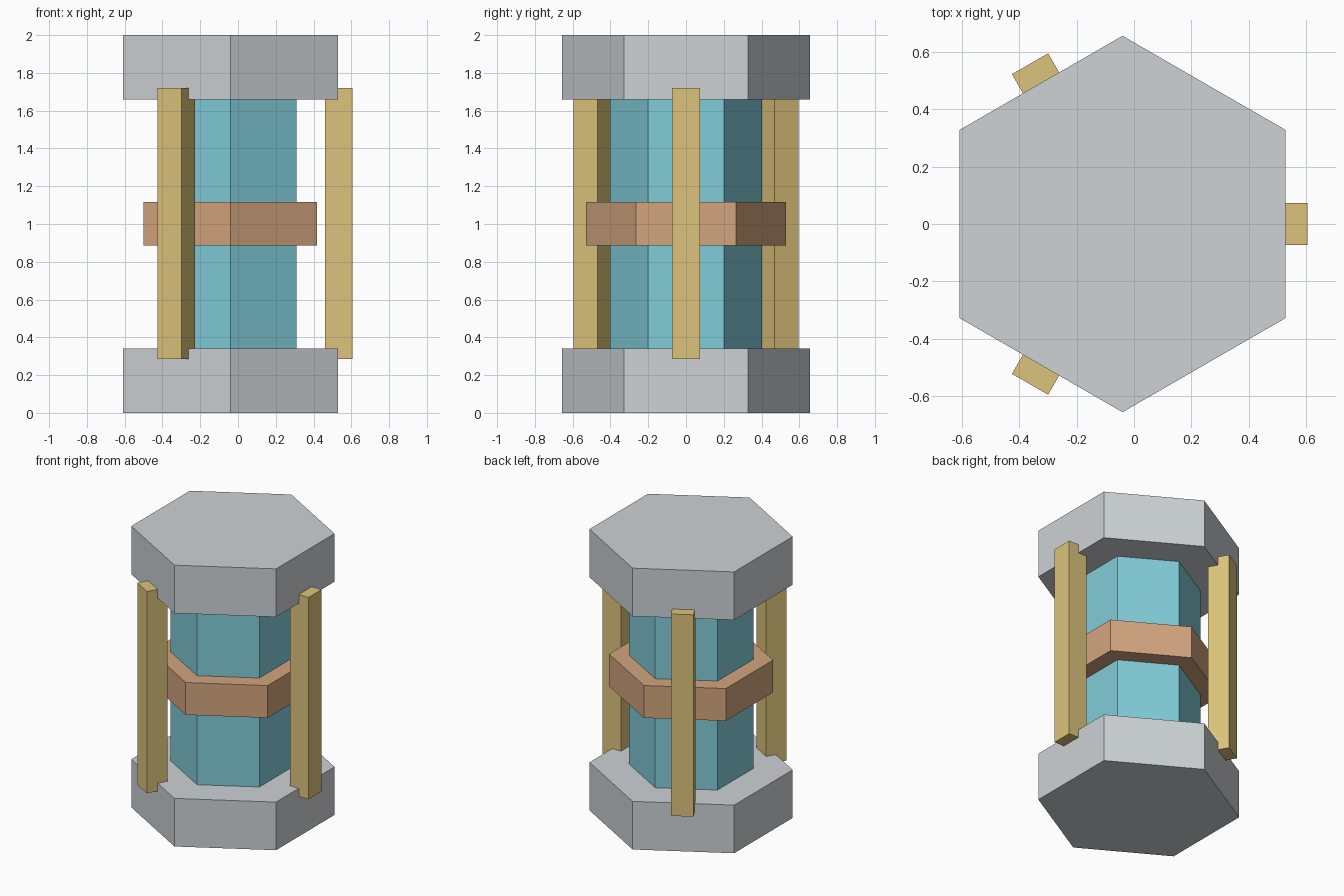
import bpy
import math

if "Cube" in bpy.data.objects:
    bpy.data.objects.remove(bpy.data.objects["Cube"], do_unlink=True)

AXIS_X = -0.04  # the hexagonal axis, offset by the rail on the left side


def material(name, rgb):
    mat = bpy.data.materials.new(name)
    mat.use_nodes = True
    color = (*rgb, 1.0)
    mat.diffuse_color = color
    mat.node_tree.nodes["Principled BSDF"].inputs["Base Color"].default_value = color
    return mat


steel = material("pale_grey_metal", (0.61, 0.645, 0.67))
glass = material("aqua", (0.22, 0.61, 0.69))
copper = material("copper", (0.65, 0.375, 0.21))
brass = material("brass", (0.72, 0.55, 0.20))


def finish(name, mat):
    obj = bpy.context.object
    obj.name = name
    obj.data.name = name
    obj.data.materials.append(mat)
    return obj


def hex_prism(name, radius, bottom, top, mat):
    """Hexagonal prism with corners on the y axis and flats facing x."""
    bpy.ops.mesh.primitive_cylinder_add(
        vertices=6, radius=radius, depth=top - bottom,
        location=(AXIS_X, 0, (bottom + top) / 2))
    return finish(name, mat)


def rail(name, angle, distance, width, bottom, top, mat):
    """Square upright bar turned to face away from the axis."""
    bpy.ops.mesh.primitive_cube_add(
        size=1, rotation=(0, 0, angle),
        location=(AXIS_X + distance * math.cos(angle),
                  distance * math.sin(angle), (bottom + top) / 2))
    obj = finish(name, mat)
    obj.scale = (width, width, top - bottom)
    return obj


# End caps, inner tank and middle band
hex_prism("bottom_cap", 0.657, 0, 0.342, steel)
hex_prism("top_cap", 0.657, 1.658, 2, steel)
hex_prism("inner_tank", 0.403, 0.3, 1.7, glass)
hex_prism("middle_band", 0.53, 0.887, 1.117, copper)

# Three upright rails set into the caps
for i, side in enumerate(("left", "back_right", "front_right")):
    rail(side + "_rail", i * math.tau / 3, 0.573, 0.146, 0.285, 1.72, brass)
